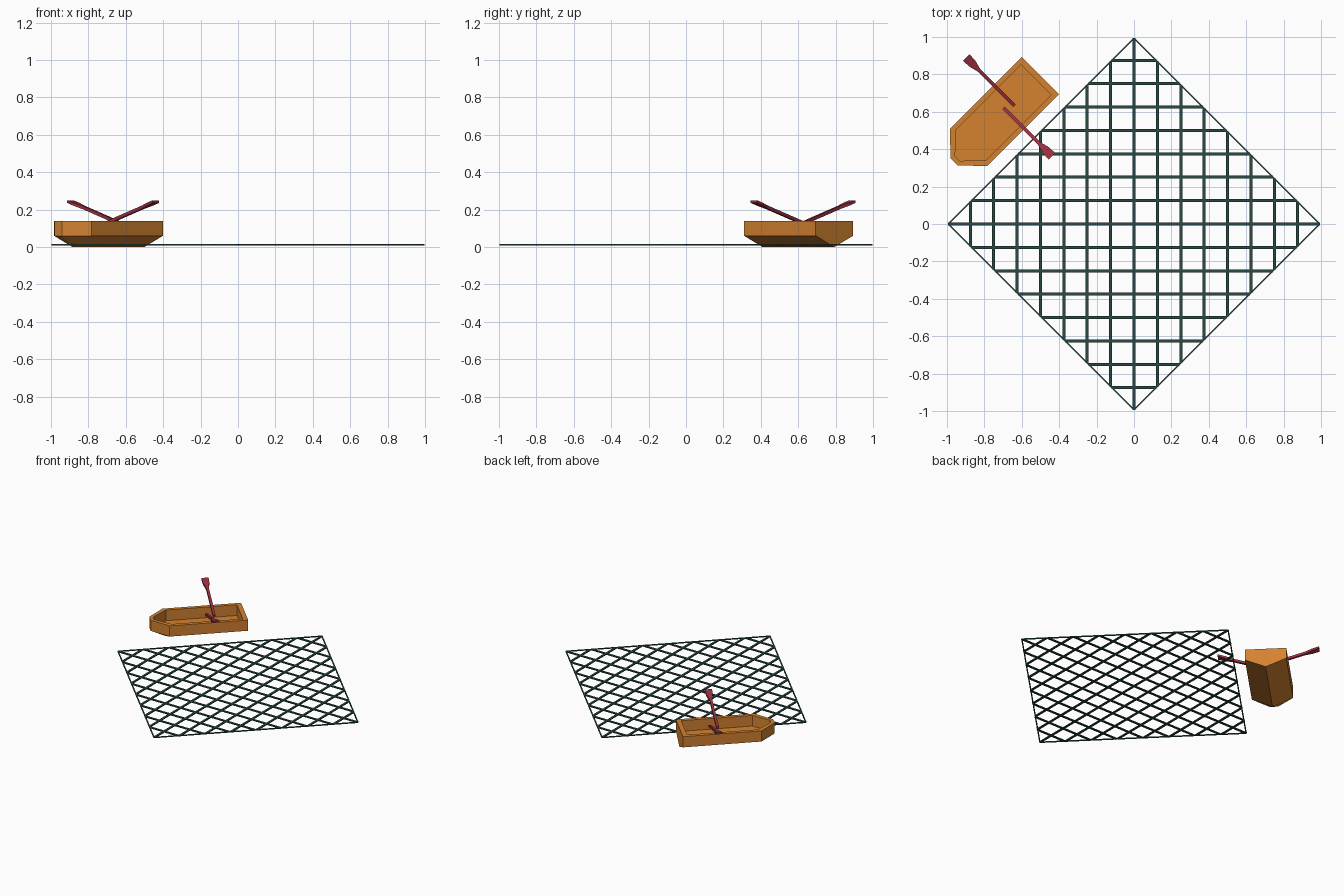
import bpy, bmesh
from mathutils import Vector, Matrix

if "Cube" in bpy.data.objects:
    bpy.data.objects.remove(bpy.data.objects["Cube"])


def material(name, rgb):
    m = bpy.data.materials.new(name)
    m.diffuse_color = (*rgb, 1)
    m.use_nodes = True
    m.node_tree.nodes["Principled BSDF"].inputs["Base Color"].default_value = m.diffuse_color
    return m


ORANGE = material("orange wood", (0.66, 0.225, 0.03))
CRIMSON = material("crimson", (0.33, 0.03, 0.05))
TEAL = material("dark teal", (0.02, 0.065, 0.058))

# boat frame: u runs bow to stern, v runs across the boat
R = 0.5 ** 0.5
BOAT_V = -0.915


def boat_point(u, v, z):
    w = v + BOAT_V
    return Vector(((u + w) * R, (u - w) * R, z))


def finish(bm, name, mat):
    bmesh.ops.recalc_face_normals(bm, faces=bm.faces)
    me = bpy.data.meshes.new(name)
    bm.to_mesh(me)
    bm.free()
    me.materials.append(mat)
    ob = bpy.data.objects.new(name, me)
    bpy.context.collection.objects.link(ob)
    return ob


def bridge(bm, a, b):
    n = len(a)
    for i in range(n):
        bm.faces.new((a[i], a[(i + 1) % n], b[(i + 1) % n], b[i]))


# hull: vertical sides, V bottom with a keel, hollow inside
def build_hull():
    bm = bmesh.new()

    def loop(half, z):
        full = half + [(u, -v) for u, v in reversed(half)]
        return [bm.verts.new(boat_point(u, v, z)) for u, v in full]

    outer = [(0.207, -0.141), (-0.335, -0.141), (-0.445, -0.028)]
    inner = [(0.174, -0.114), (-0.316, -0.114), (-0.42, -0.018)]
    chine, rim = loop(outer, 0.06), loop(outer, 0.14)
    lip, floor = loop(inner, 0.14), loop(inner, 0.06)
    for a, b in ((chine, rim), (rim, lip), (lip, floor)):
        bridge(bm, a, b)
    bm.faces.new(floor)
    stern_keel = bm.verts.new(boat_point(0.207, 0, 0))
    bow_keel = bm.verts.new(boat_point(-0.337, 0, 0))
    c = chine
    bm.faces.new((c[0], c[1], bow_keel, stern_keel))
    bm.faces.new((c[4], c[5], stern_keel, bow_keel))
    for i in (1, 2, 3):
        bm.faces.new((c[i], c[i + 1], bow_keel))
    bm.faces.new((c[5], c[0], stern_keel))
    finish(bm, "boat_hull", ORANGE)


# oars: square shaft widening into a flat blade
def build_oar(name, u, side):
    bm = bmesh.new()
    # distance across, half width, half thickness
    sections = [(-0.017, 0.009, 0.009), (0.25, 0.009, 0.009),
                (0.30, 0.022, 0.008), (0.348, 0.025, 0.007)]
    rings = []
    for d, w, t in sections:
        z = 0.135 + 0.31 * d
        rings.append([bm.verts.new(boat_point(u + a * w, side * d, z + b * t))
                      for a, b in ((-1, -1), (1, -1), (1, 1), (-1, 1))])
    for a, b in zip(rings, rings[1:]):
        bridge(bm, a, b)
    bm.faces.new(rings[0])
    bm.faces.new(rings[-1])
    finish(bm, name, CRIMSON)


# net: flat cords clipped to a diamond, plus a thin border
def add_cord(bm, p, q, width):
    p, q = Vector(p), Vector(q)
    d = q - p
    turn = d.to_track_quat('X', 'Z').to_matrix().to_4x4()
    size = Matrix.Diagonal((d.length, width, 0.007, 1))
    bmesh.ops.create_cube(bm, size=1,
                          matrix=Matrix.Translation((p + q) / 2) @ turn @ size)


def build_net():
    z = 0.012
    bm = bmesh.new()
    for k in range(-7, 8):
        s = k * 0.125
        e = 1 - abs(s) - 0.006
        add_cord(bm, (-e, s, z), (e, s, z), 0.016)
        add_cord(bm, (s, -e, z), (s, e, z), 0.016)
    finish(bm, "net_cords", TEAL)
    bm = bmesh.new()
    r = 0.994
    corners = [(r, 0, z), (0, r, z), (-r, 0, z), (0, -r, z)]
    for i in range(4):
        add_cord(bm, corners[i], corners[(i + 1) % 4], 0.008)
    finish(bm, "net_border", TEAL)


build_hull()
build_oar("left_oar", -0.005, -1)
build_oar("right_oar", -0.054, 1)
build_net()
